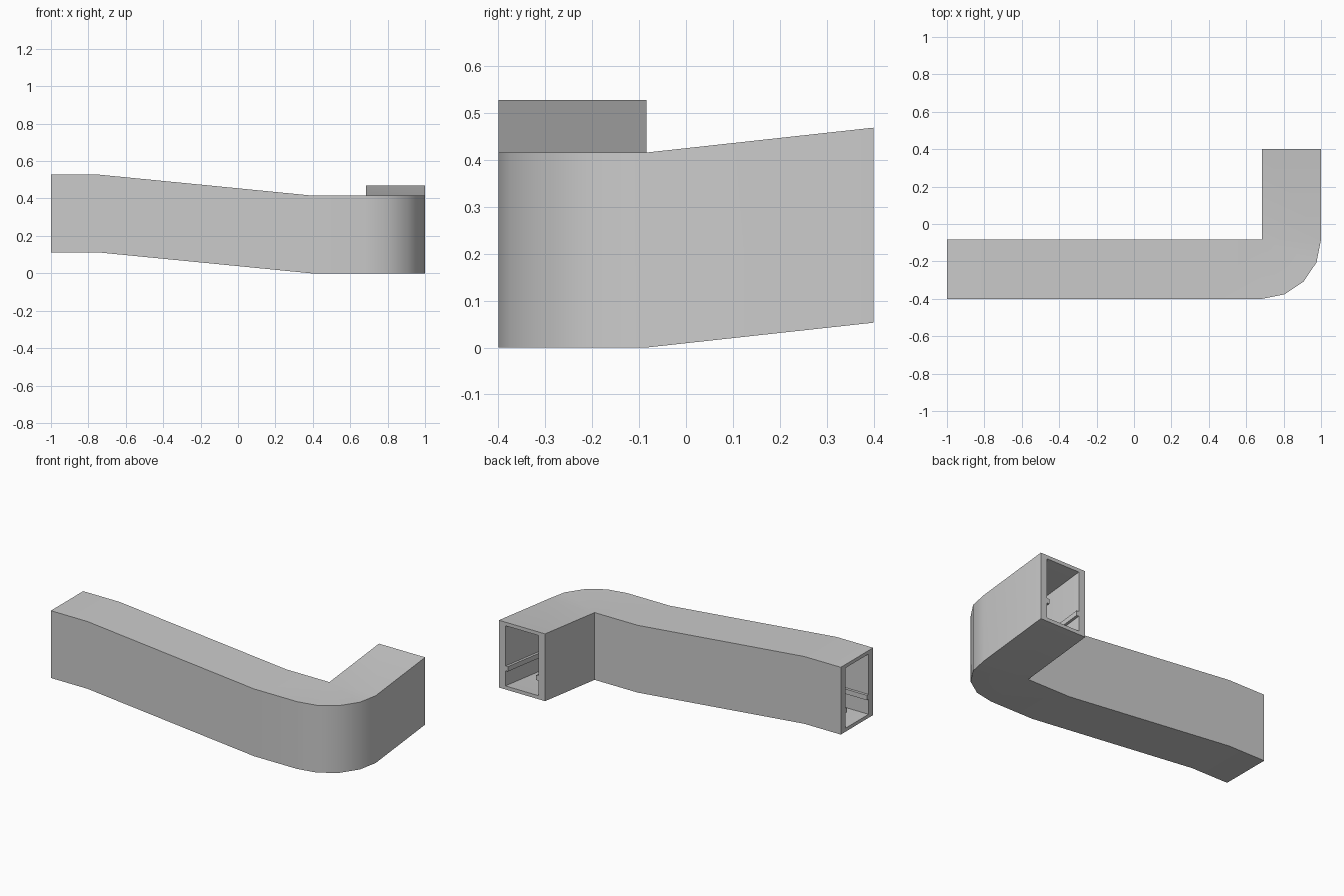
import bpy, bmesh, math

if "Cube" in bpy.data.objects:
    bpy.data.objects.remove(bpy.data.objects["Cube"])

PIVOT = (0.684, -0.084)      # inside corner of the bend
WIDTH, HEIGHT = 0.316, 0.416
WALL, SLAB = 0.045, 0.022

# Stations along the path: inner-edge point, outward direction, floor height
stations = [((x, PIVOT[1]), (0, -1), z)
            for x, z in ((-1, 0.112), (-0.75, 0.112), (0.39, 0))]
for i in range(5):
    a = math.radians(-90 + 22.5 * i)
    stations.append((PIVOT, (math.cos(a), math.sin(a)), 0))
stations.append(((PIVOT[0], 0.4), (1, 0), 0.053))


def rect(u0, u1, h0, h1):
    return [(u0, h0), (u1, h0), (u1, h1), (u0, h1)]


def sweep(bm, profile):
    """Sweep a (sideways, height) loop along the stations; return its rings."""
    rings = [[bm.verts.new((p[0] + d[0] * u, p[1] + d[1] * u, z + h))
              for u, h in profile] for p, d, z in stations]
    n = len(profile)
    for a, b in zip(rings, rings[1:]):
        for k in range(n):
            m = (k + 1) % n
            bm.faces.new((a[k], a[m], b[m], b[k]))
    return rings


def finish(name, bm):
    bmesh.ops.remove_doubles(bm, verts=bm.verts, dist=1e-5)
    bmesh.ops.recalc_face_normals(bm, faces=bm.faces)
    me = bpy.data.meshes.new(name)
    bm.to_mesh(me)
    bm.free()
    ob = bpy.data.objects.new(name, me)
    bpy.context.collection.objects.link(ob)
    bpy.ops.object.select_all(action='DESELECT')
    ob.select_set(True)
    bpy.context.view_layer.objects.active = ob
    bpy.ops.object.shade_smooth_by_angle(angle=math.radians(30))


# Hollow corridor: outer and inner skins joined by end frames
bm = bmesh.new()
outer = sweep(bm, rect(0, WIDTH, 0, HEIGHT))
inner = sweep(bm, rect(WALL, WIDTH - WALL, SLAB, HEIGHT - SLAB))
for e in (0, -1):
    for k in range(4):
        m = (k + 1) % 4
        bm.faces.new((outer[e][k], outer[e][m], inner[e][m], inner[e][k]))
finish("corridor_shell", bm)

# Handrails along both inside walls
for name, u0 in (("inner_rail", WALL - 0.002), ("outer_rail", WIDTH - WALL - 0.016)):
    bm = bmesh.new()
    rings = sweep(bm, rect(u0, u0 + 0.018, 0.115, 0.145))
    bm.faces.new(rings[0])
    bm.faces.new(rings[-1])
    finish(name, bm)
